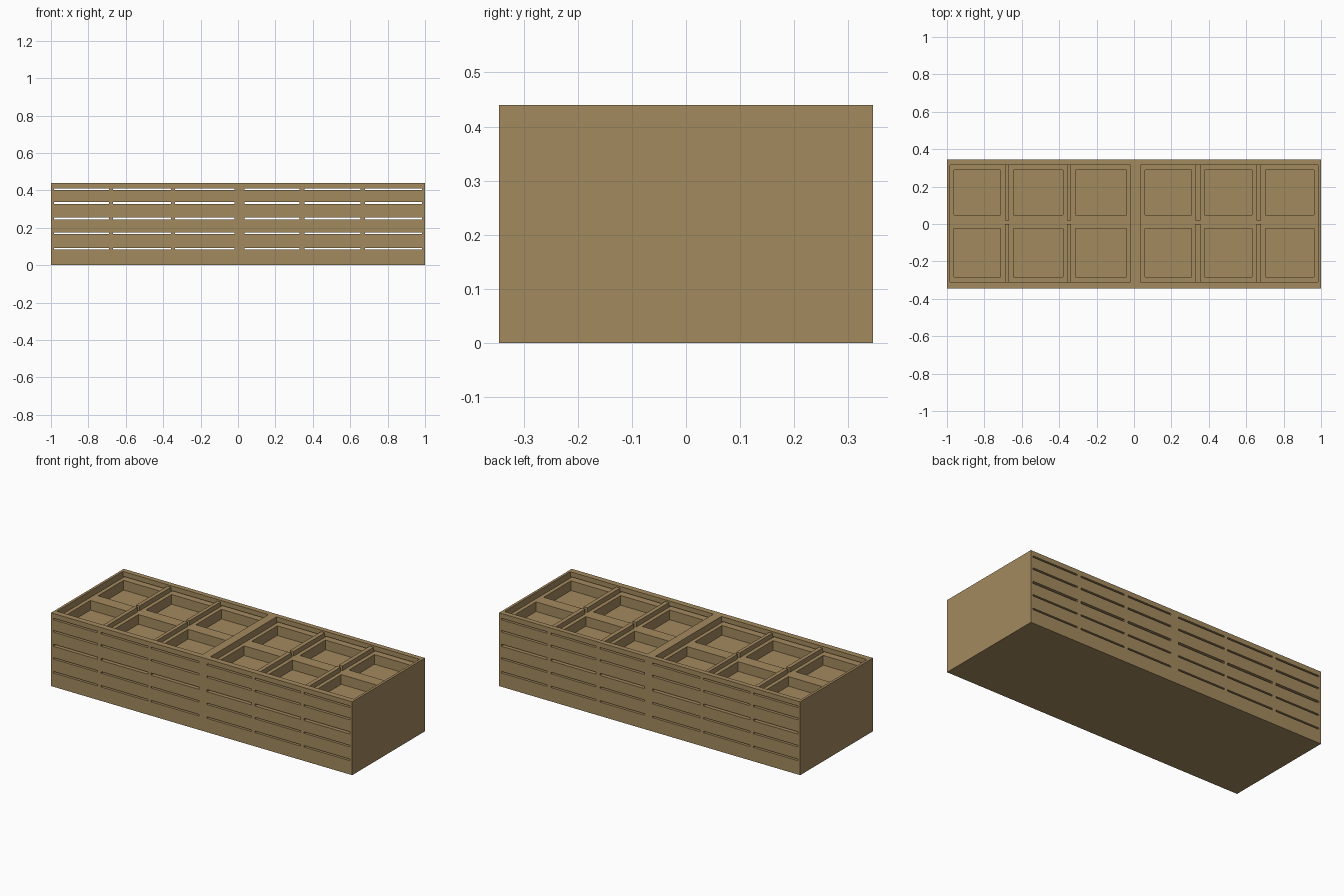
import bpy, bmesh

if "Cube" in bpy.data.objects:
    bpy.data.objects.remove(bpy.data.objects["Cube"])

wood = bpy.data.materials.new("tan wood")
wood.diffuse_color = (0.37, 0.254, 0.112, 1)
wood.use_nodes = True
wood.node_tree.nodes["Principled BSDF"].inputs["Base Color"].default_value = wood.diffuse_color

H, X, Y = 0.44, 1.0, 0.345
YF, YB = -0.31, 0.315                       # inner faces of the front and back walls
SLOTS = [(0.083, 0.092), (0.166, 0.175), (0.243, 0.256), (0.328, 0.338), (0.402, 0.411)]
BAYS = [(-0.985, -0.69), (-0.667, -0.357), (-0.336, -0.018),
        (0.035, 0.33), (0.355, 0.655), (0.68, 0.985)]


def box(bm, x0, x1, y0, y1, z0, z1):
    m = bmesh.ops.create_cube(bm, size=1)
    for v in m["verts"]:
        v.co = ((x0 + x1) / 2 + v.co.x * (x1 - x0),
                (y0 + y1) / 2 + v.co.y * (y1 - y0),
                (z0 + z1) / 2 + v.co.z * (z1 - z0))
    return m["verts"]


def finish(bm, name):
    me = bpy.data.meshes.new(name)
    bm.to_mesh(me)
    bm.free()
    me.materials.append(wood)
    ob = bpy.data.objects.new(name, me)
    bpy.context.collection.objects.link(ob)
    return ob


def slotted_wall(name, y0, y1):
    # One wall face divided on a grid, with slot cells left open
    xs = [-X] + [x for b in BAYS for x in b] + [X]
    zs = [0] + [z for s in SLOTS for z in s] + [H]
    bm = bmesh.new()
    for y in (y0, y1):
        for i in range(len(xs) - 1):
            for j in range(len(zs) - 1):
                if i % 2 and j % 2:
                    continue
                q = [(xs[i], y, zs[j]), (xs[i + 1], y, zs[j]),
                     (xs[i + 1], y, zs[j + 1]), (xs[i], y, zs[j + 1])]
                bm.faces.new([bm.verts.new(p) for p in (q if y == y0 else q[::-1])])
    bmesh.ops.remove_doubles(bm, verts=bm.verts, dist=1e-5)
    # Bridge every open edge between the two faces
    bm.verts.ensure_lookup_table()
    edges = [e for e in bm.edges if e.is_boundary and abs(e.verts[0].co.y - y0) < 1e-5]
    far = {(round(v.co.x, 4), round(v.co.z, 4)): v for v in bm.verts if abs(v.co.y - y1) < 1e-5}
    for e in edges:
        a, b = e.verts
        bm.faces.new([a, b, far[(round(b.co.x, 4), round(b.co.z, 4))],
                      far[(round(a.co.x, 4), round(a.co.z, 4))]])
    bmesh.ops.recalc_face_normals(bm, faces=bm.faces)
    bmesh.ops.dissolve_limit(bm, angle_limit=0.01, verts=bm.verts, edges=bm.edges)
    finish(bm, name)


slotted_wall("front_wall", -Y, YF)
slotted_wall("back_wall", YB, Y)

# Solid end walls and base
for name, s in (("left_end", -1), ("right_end", 1)):
    bm = bmesh.new()
    box(bm, min(s * X, s * 0.985), max(s * X, s * 0.985), YF, YB, 0, H)
    finish(bm, name)
bm = bmesh.new()
box(bm, -0.985, 0.985, YF, YB, 0, 0.02)
finish(bm, "base")

# Dividers between the bays
bm = bmesh.new()
for i in range(5):
    x0, x1 = BAYS[i][1], BAYS[i + 1][0]
    if i == 2:
        box(bm, x0, x1, YF, YB, 0.02, H)
    else:
        box(bm, x0, x1, YF, 0.0, 0.02, H - 0.01)
        box(bm, x0, x1, 0.02, YB, 0.02, H - 0.01)
finish(bm, "dividers")

# Stacked trays with a shallow pocket in each top, separated by the slot gaps
for row, y0, y1, p0, p1 in (("front", YF, 0.0, -0.283, -0.025), ("back", 0.0, YB, 0.048, 0.29)):
    for k, (z_top, _) in enumerate(SLOTS):
        z_bot = SLOTS[k - 1][1] if k else 0.02
        bm = bmesh.new()
        for x0, x1 in BAYS:
            a, b = x0 + 0.023, x1 - 0.023
            zf = z_bot + 0.006
            box(bm, x0, x1, y0, y1, z_bot, zf)
            box(bm, x0, a, y0, y1, zf, z_top)
            box(bm, b, x1, y0, y1, zf, z_top)
            box(bm, a, b, y0, p0, zf, z_top)
            box(bm, a, b, p1, y1, zf, z_top)
        # Rim pieces bridging the divider gap at the middle
        if row == "back":
            for i in (0, 1, 3, 4):
                box(bm, BAYS[i][1], BAYS[i + 1][0], 0.0, 0.02, z_bot, z_top)
        finish(bm, f"{row}_trays_{k + 1}")
